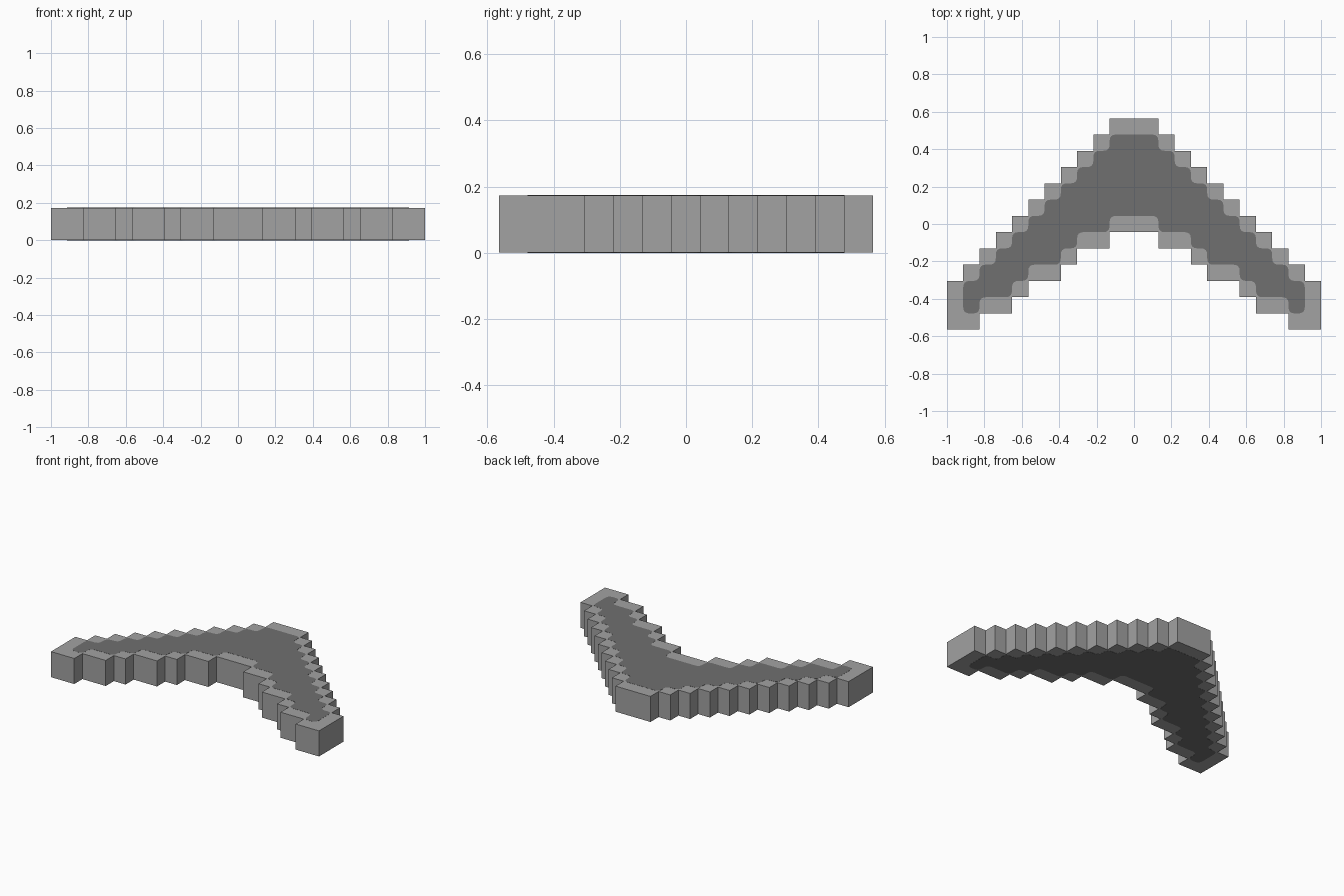
import bpy, bmesh
from mathutils import Vector

if "Cube" in bpy.data.objects:
    bpy.data.objects.remove(bpy.data.objects["Cube"])

CELL = 2 / 23          # stair step size
HEIGHT = 2 * CELL
SKIN = 0.0008          # how far the dark faces stand proud
INNER = [1.5, 3.5, 4.5, 6.5, 7.5, 9.5]   # half-width of the gap, row by row


def material(name, value):
    m = bpy.data.materials.new(name)
    m.diffuse_color = (value, value, value, 1)
    m.use_nodes = True
    m.node_tree.nodes["Principled BSDF"].inputs["Base Color"].default_value = m.diffuse_color
    return m


def stepped_outline(first_row, outer):
    """Stair-stepped V outline, mirrored across x = 0."""
    right = []
    for i, w in enumerate(outer):
        right += [(w, first_row + i), (w, first_row + i + 1)]
    last = first_row + len(outer)
    for i, w in enumerate(reversed(INNER)):
        right += [(w, last - i), (w, last - i - 1)]
    pts = [Vector((x * CELL, (6.5 - r) * CELL)) for x, r in right]
    pts += [Vector((-p.x, p.y)) for p in reversed(pts)]
    # keep real corners only
    corners = []
    for i, p in enumerate(pts):
        a, b = p - pts[i - 1], pts[(i + 1) % len(pts)] - p
        if abs(a.x * b.y - a.y * b.x) > 1e-6:
            corners.append(p)
    # merged duplicates can hide a corner, so they are dropped by distance
    return [p for i, p in enumerate(corners) if (p - corners[i - 1]).length > 1e-5]


def rounded(pts, radius, steps=4):
    out = []
    for i, p in enumerate(pts):
        a = p + (pts[i - 1] - p).normalized() * radius
        b = p + (pts[(i + 1) % len(pts)] - p).normalized() * radius
        for s in range(steps + 1):
            t = s / steps
            out.append(a * (1 - t) ** 2 + p * 2 * t * (1 - t) + b * t ** 2)
    return out


def slab(name, pts, z0, z1, mat):
    bm = bmesh.new()
    face = bm.faces.new([bm.verts.new((p.x, p.y, z0)) for p in pts])
    ext = bmesh.ops.extrude_face_region(bm, geom=[face], use_keep_orig=True)
    verts = [g for g in ext["geom"] if isinstance(g, bmesh.types.BMVert)]
    bmesh.ops.translate(bm, verts=verts, vec=(0, 0, z1 - z0))
    bmesh.ops.recalc_face_normals(bm, faces=bm.faces)
    mesh = bpy.data.meshes.new(name)
    bm.to_mesh(mesh)
    bm.free()
    mesh.materials.append(mat)
    obj = bpy.data.objects.new(name, mesh)
    bpy.context.collection.objects.link(obj)
    return obj


light = material("light_grey", 0.36)
dark = material("dark_grey", 0.16)

# Stepped boomerang body
body = stepped_outline(0, [k + 1.5 for k in range(11)] + [11.5, 11.5])
slab("boomerang_body", body, SKIN, HEIGHT - SKIN, light)

# Dark rounded inlays, one step in from the rim, on both flat sides
inlay = rounded(stepped_outline(1, [k + 1.5 for k in range(10)] + [10.5]), 0.034)
slab("top_inlay", inlay, HEIGHT - 2 * SKIN, HEIGHT, dark)
slab("bottom_inlay", inlay, 0, 2 * SKIN, dark)
